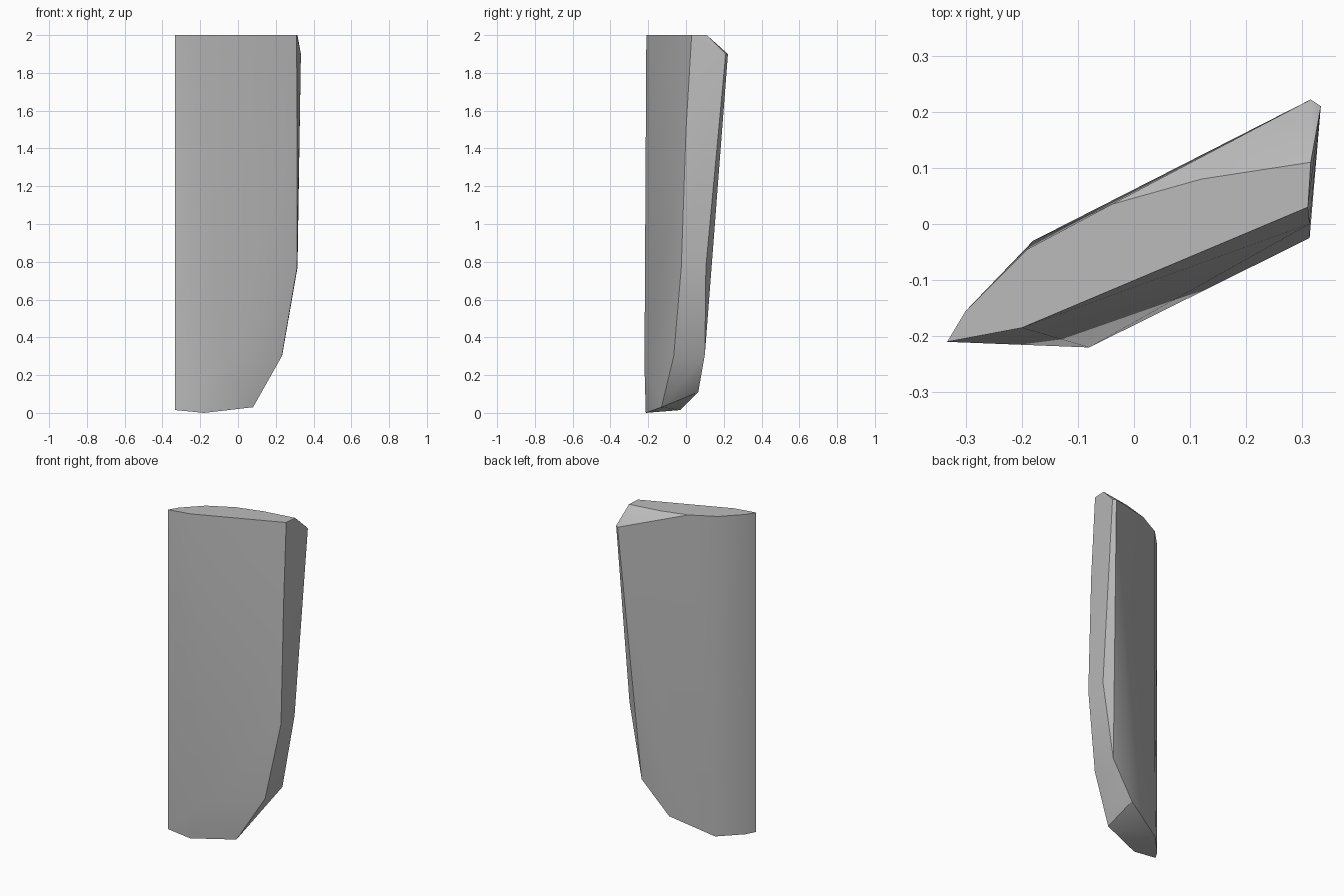
import bpy, bmesh, math

cube = bpy.data.objects.get("Cube")
if cube:
    bpy.data.objects.remove(cube, do_unlink=True)

# Single grey material
grey = bpy.data.materials.new("plain_grey")
grey.use_nodes = True
colour = (0.5, 0.5, 0.5, 1)
grey.diffuse_color = colour
grey.node_tree.nodes["Principled BSDF"].inputs["Base Color"].default_value = colour

# Flat top outline
top = [(-.333, -.21), (-.30, -.155), (-.19, -.045), (-.04, .035),
       (.12, .08), (.315, .11), (.31, .03), (-.20, -.185)]
points = [(x, y, 2) for x, y in top]
# Chamfered rear corner
points += [(.315, .222, 1.9), (.333, .21, 1.9)]
# Front edge of the narrow side
points += [(.313, 0, 1.5), (.313, -.025, .77), (.232, -.065, .3), (.08, -.13, .03)]
# Rear edge of the narrow side
points += [(.315, .105, .77), (.235, .10, .31), (.07, .065, .11)]
# Rounded lower end
points += [(-.18, -.03, .015), (-.30, -.155, .013), (-.333, -.21, .015),
           (-.18, -.213, 0), (-.08, -.22, .25)]

# Wrap the points into one faceted slab
bm = bmesh.new()
for p in points:
    bm.verts.new(p)
bmesh.ops.convex_hull(bm, input=bm.verts[:])
bmesh.ops.dissolve_limit(bm, angle_limit=math.radians(1), verts=bm.verts[:], edges=bm.edges[:])
bmesh.ops.recalc_face_normals(bm, faces=bm.faces[:])
mesh = bpy.data.meshes.new("blade_slab")
bm.to_mesh(mesh)
bm.free()
mesh.materials.append(grey)
slab = bpy.data.objects.new("blade_slab", mesh)
bpy.context.collection.objects.link(slab)

# Smooth the broad faces and keep the rim sharp
bpy.ops.object.select_all(action="DESELECT")
slab.select_set(True)
bpy.context.view_layer.objects.active = slab
bpy.ops.object.shade_smooth_by_angle(angle=math.radians(30))
